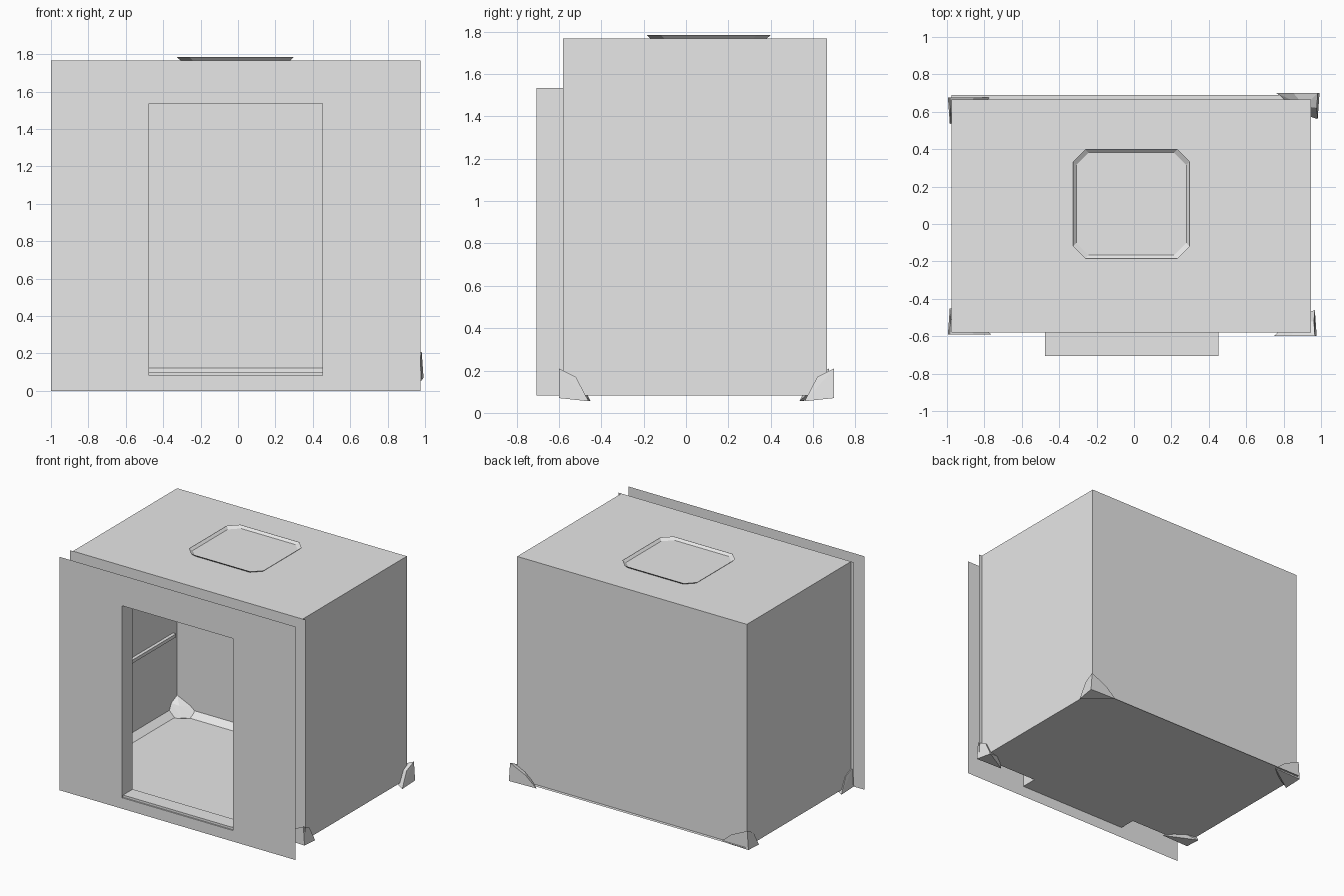
import bpy, bmesh
from mathutils import Vector

old = bpy.data.objects.get("Cube")
if old:
    bpy.data.objects.remove(old, do_unlink=True)

grey = bpy.data.materials.new("plain grey")
grey.use_nodes = True
grey.diffuse_color = (0.8, 0.8, 0.8, 1)
grey.node_tree.nodes["Principled BSDF"].inputs["Base Color"].default_value = (0.8, 0.8, 0.8, 1)

# Main dimensions
L, R, F, B = -0.975, 0.947, -0.58, 0.665
FLOOR, ROOF = 0.083, 1.767
FRONT = -0.705
DL, DR, DTOP = -0.475, 0.452, 1.535
MID = (L + R) / 2


def finish(name, bm):
    mesh = bpy.data.meshes.new(name)
    bm.to_mesh(mesh)
    bm.free()
    mesh.materials.append(grey)
    obj = bpy.data.objects.new(name, mesh)
    bpy.context.collection.objects.link(obj)
    return obj


def sheet(name, *polys):
    """Thin surface made from one or more polygons."""
    bm = bmesh.new()
    for poly in polys:
        bm.faces.new([bm.verts.new(p) for p in poly])
    bmesh.ops.remove_doubles(bm, verts=bm.verts, dist=0.0005)
    return finish(name, bm)


def flat(x0, x1, y0, y1, z):
    return [(x0, y0, z), (x1, y0, z), (x1, y1, z), (x0, y1, z)]


def facing(x0, x1, z0, z1, y):
    return [(x0, y, z0), (x1, y, z0), (x1, y, z1), (x0, y, z1)]


def side(x, y0, y1, z0, z1):
    return [(x, y0, z0), (x, y1, z0), (x, y1, z1), (x, y0, z1)]


def wall_with_door(name, x0, x1, z0, z1, y):
    parts = [facing(x0, DL, z0, z1, y), facing(DR, x1, z0, z1, y),
             facing(DL, DR, DTOP, z1, y)]
    if z0 < FLOOR - 0.01:
        parts.append(facing(DL, DR, z0, FLOOR, y))
    return sheet(name, *parts)


# Room shell
sheet("left_wall", side(R, F, B, FLOOR, ROOF))
sheet("right_wall", side(L, F, B, FLOOR, ROOF)[::-1])
sheet("back_wall", facing(L, R, FLOOR, ROOF, B)[::-1])
sheet("roof", flat(L, R, F, B, ROOF))
sheet("floor", flat(L, R, F, B + 0.025, FLOOR), flat(DL, DR, FRONT, F, FLOOR))

# Outer and inner front panels, joined by the door tunnel
wall_with_door("outer_front_panel", -1.0, 0.975, 0, ROOF - 0.002, FRONT)
wall_with_door("inner_front_panel", -1.0, 0.972, FLOOR, ROOF, F)
sheet("door_tunnel", side(DL, FRONT, F, FLOOR, DTOP),
      side(DR, FRONT, F, FLOOR, DTOP)[::-1],
      flat(DL, DR, FRONT, F, DTOP)[::-1])
sheet("threshold", facing(DL, DR, FLOOR, 0.1, FRONT + 0.01),
      flat(DL, DR, FRONT + 0.01, F, 0.1))

# Sloped skirting along three walls
h, w = 0.04, 0.05
zt = FLOOR + h
zb = FLOOR + 0.002
sheet("skirting",
      [(L, F, zt), (L + w, F, zb), (L + w, B - w, zb), (L, B, zt)],
      [(L, B, zt), (L + w, B - w, zb), (R - w, B - w, zb), (R, B, zt)],
      [(R, B, zt), (R - w, B - w, zb), (R - w, F, zb), (R, F, zt)])

# Rail on the inside of the side wall
bm = bmesh.new()
bmesh.ops.create_cube(bm, size=1)
bmesh.ops.scale(bm, vec=(0.025, 1.15, 0.025), verts=bm.verts)
bmesh.ops.translate(bm, vec=(L + 0.014, 0.04, 0.68), verts=bm.verts)
finish("wall_rail", bm)


# Flared rim of the roof hatch
def octagon(inset, z):
    hx, hy, c = 0.312 - inset, 0.292 - inset, 0.065
    cx, cy = MID, 0.107
    pts = [(hx, hy - c), (hx - c, hy), (c - hx, hy), (-hx, hy - c),
           (-hx, c - hy), (c - hx, -hy), (hx - c, -hy), (hx, c - hy)]
    return [Vector((cx + x, cy + y, z)) for x, y in pts]


low, high = octagon(0.018, ROOF), octagon(0, 1.784)
sheet("hatch_rim", *[[low[i - 1], low[i], high[i], high[i - 1]] for i in range(8)])

# Faceted rubble in each corner, poking slightly through the walls
CHUNK = [(-.01, -.01, .21), (-.02, -.01, .07), (.21, -.01, .075), (-.01, .13, .055),
         (.1, .09, .09), (.12, -.01, .15), (-.005, .07, .17), (.06, .06, .16)]
for name, x, y, sx, sy, out in (("front_right", L, F, 1, 1, 0),
                                ("front_left", R, F, -1, 1, 0.01),
                                ("back_right", L, B, 1, -1, 0),
                                ("back_left", R, B, -1, -1, 0.025)):
    bm = bmesh.new()
    for a, b, z in CHUNK:
        bm.verts.new((x + sx * (a - out), y + sy * (b - out), z))
    hull = bmesh.ops.convex_hull(bm, input=bm.verts)
    bmesh.ops.delete(bm, geom=hull["geom_interior"], context='VERTS')
    bmesh.ops.recalc_face_normals(bm, faces=bm.faces)
    finish(name + "_rubble", bm)
